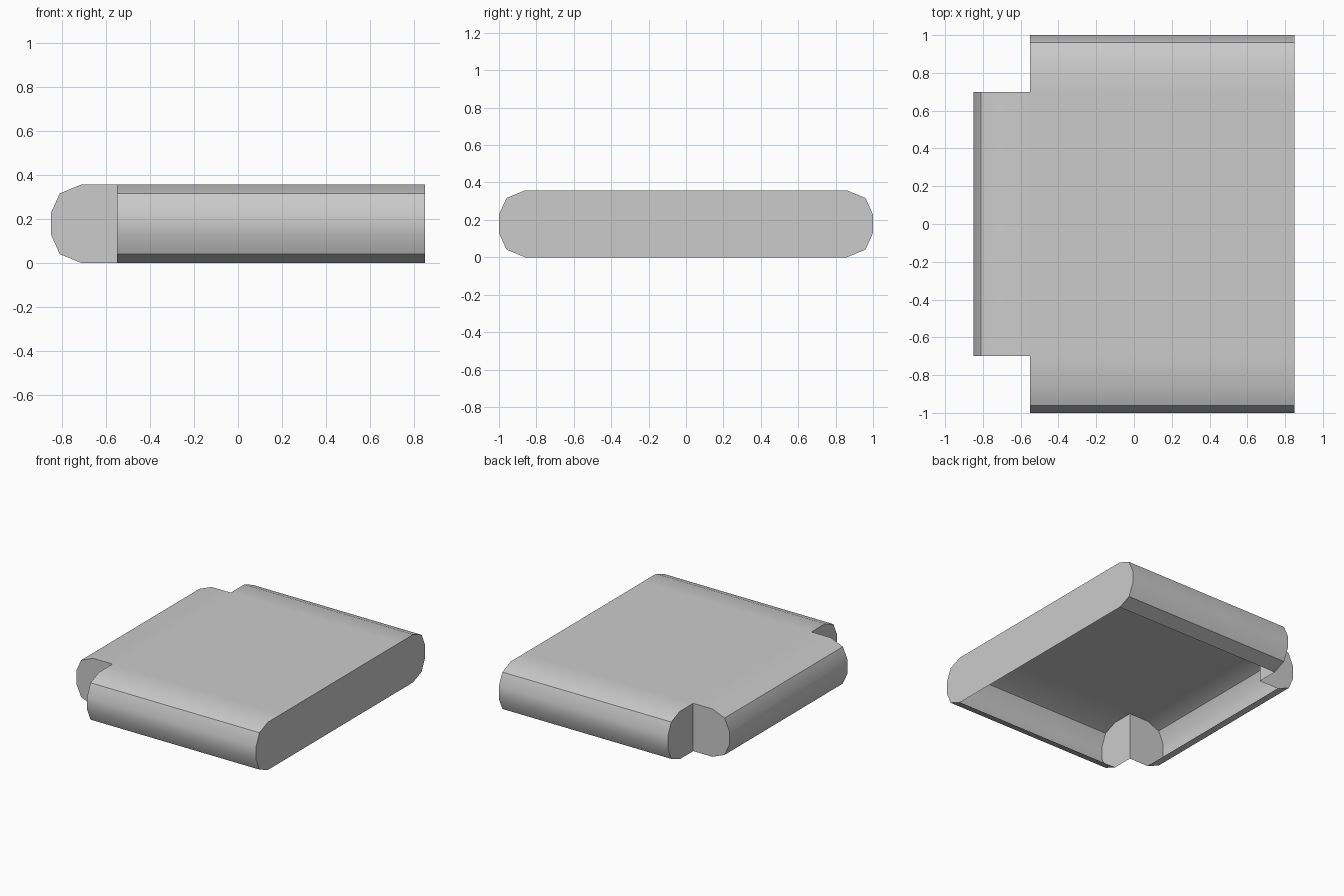
import bpy, bmesh, math

if "Cube" in bpy.data.objects:
    bpy.data.objects.remove(bpy.data.objects["Cube"])

H = 0.358                      # cushion height
X0, X1, STEP = -0.85, 0.85, 0.30
# rounded edge section: (distance in from outer edge, height), bottom to top
SECTION = [(0.14, 0), (0.04, 0.041), (0, 0.13), (0, H - 0.13),
           (0.04, H - 0.041), (0.14, H), (STEP, H)]

bm = bmesh.new()


def face(points):
    bm.faces.new([bm.verts.new(p) for p in points])


def rounded_side(place, a, b, caps):
    """Sweep the edge section from a to b, closing the ends listed in caps."""
    for p, q in zip(SECTION, SECTION[1:]):
        face([place(a, *p), place(b, *p), place(b, *q), place(a, *q)])
    for t in caps:
        face([place(t, *p) for p in SECTION + [(STEP, 0)]])


# long rounded sides with a notch wall at the step
for s in (-1, 1):
    rounded_side(lambda t, d, z: (t, s * (1 - d), z), X0 + STEP, X1, [X0 + STEP])

# rounded projecting nose of the T shape
rounded_side(lambda t, d, z: (X0 + d, t, z), -0.7, 0.7, [-0.7, 0.7])

# flat top panel
face([(X0 + STEP, -0.7, H), (X1, -0.7, H), (X1, 0.7, H), (X0 + STEP, 0.7, H)])

# flat end wall; the underside stays open
face([(X1, d - 1, z) for d, z in SECTION] +
     [(X1, 1 - d, z) for d, z in reversed(SECTION)])

bmesh.ops.remove_doubles(bm, verts=bm.verts, dist=0.0005)
bmesh.ops.recalc_face_normals(bm, faces=bm.faces)
# make sure the top faces up
top = max(bm.faces, key=lambda f: f.calc_center_median().z)
if top.normal.z < 0:
    bmesh.ops.reverse_faces(bm, faces=bm.faces)

mesh = bpy.data.meshes.new("seat_cushion")
bm.to_mesh(mesh)
bm.free()
cushion = bpy.data.objects.new("seat_cushion", mesh)
bpy.context.collection.objects.link(cushion)

# soft shading over the shallow bends, crisp elsewhere
bpy.context.view_layer.objects.active = cushion
cushion.select_set(True)
bpy.ops.object.shade_smooth_by_angle(angle=math.radians(30))
